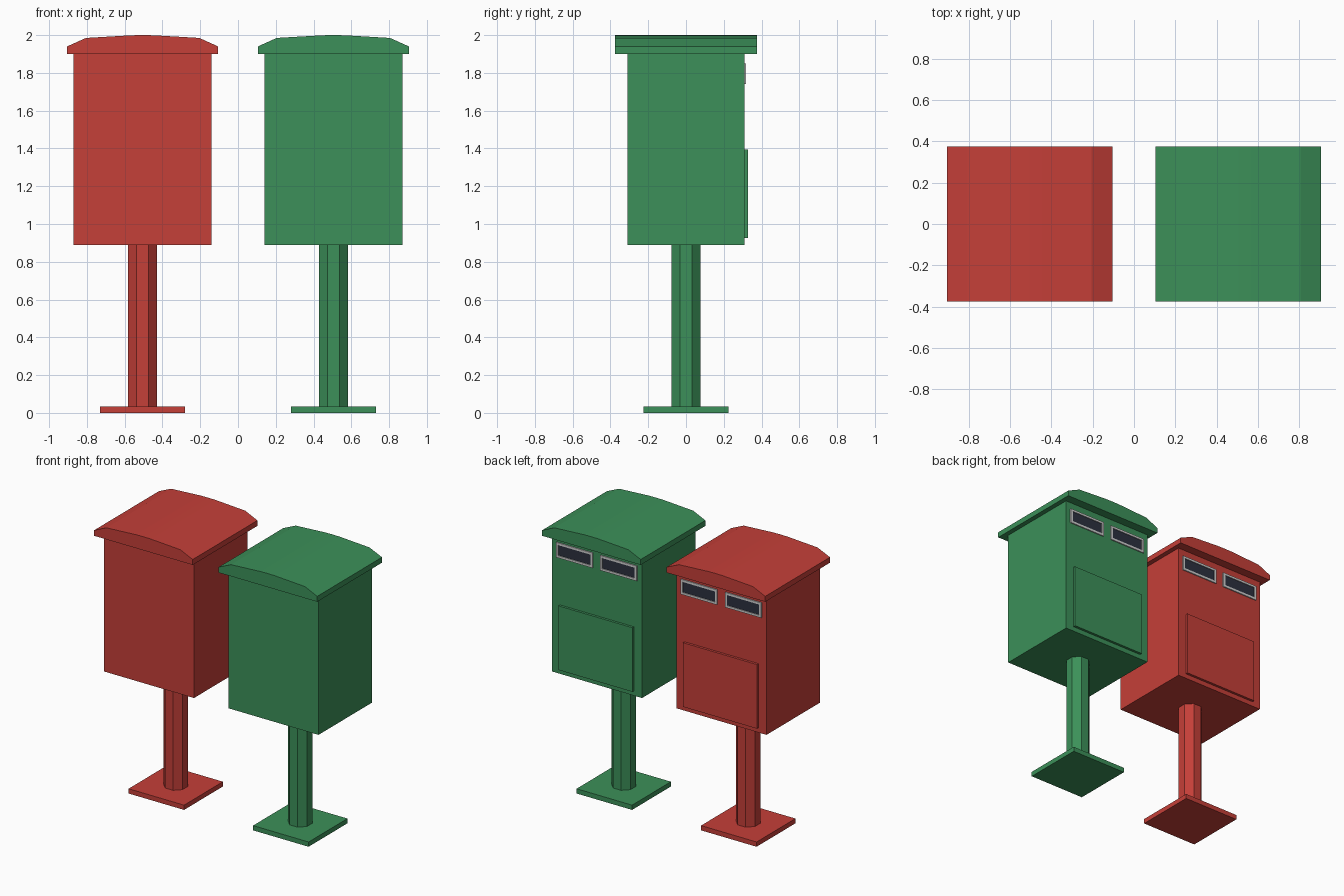
import bpy, bmesh, math
from mathutils import Matrix, Vector

default = bpy.data.objects.get("Cube")
if default:
    bpy.data.objects.remove(default, do_unlink=True)


def material(name, rgb):
    mat = bpy.data.materials.new(name)
    mat.use_nodes = True
    color = (*rgb, 1)
    mat.diffuse_color = color
    mat.node_tree.nodes["Principled BSDF"].inputs["Base Color"].default_value = color
    return mat


red = material("postbox red", (0.56, 0.05, 0.04))
green = material("postbox green", (0.045, 0.28, 0.10))
silver = material("slot frame silver", (0.62, 0.62, 0.62))
dark = material("slot opening dark", (0.025, 0.03, 0.05))


def finish(bm, name, location, *mats):
    mesh = bpy.data.meshes.new(name)
    bmesh.ops.recalc_face_normals(bm, faces=bm.faces)
    bm.to_mesh(mesh)
    bm.free()
    for mat in mats:
        mesh.materials.append(mat)
    obj = bpy.data.objects.new(name, mesh)
    obj.location = location
    bpy.context.collection.objects.link(obj)
    return obj


def block(size):
    bm = bmesh.new()
    bmesh.ops.create_cube(bm, size=1)
    bmesh.ops.scale(bm, vec=size, verts=bm.verts)
    return bm


def pole(name, x, mat):
    bm = bmesh.new()
    bmesh.ops.create_cone(bm, cap_ends=True, segments=8, radius1=0.083,
                          radius2=0.083, depth=0.87,
                          matrix=Matrix.Rotation(math.pi / 8, 4, "Z"))
    finish(bm, name, (x, 0, 0.465), mat)


def roof(name, x, mat):
    # Half outline of the arched lid, mirrored and extruded front to back
    half = [(0.4, 0), (0.4, 0.04), (0.3, 0.085), (0.06, 0.099)]
    outline = half + [(0, 0.1)] + [(-px, pz) for px, pz in reversed(half)]
    bm = bmesh.new()
    face = bm.faces.new([bm.verts.new((px, -0.375, pz)) for px, pz in outline])
    grown = bmesh.ops.extrude_face_region(bm, geom=[face], use_keep_orig=True)
    verts = [g for g in grown["geom"] if isinstance(g, bmesh.types.BMVert)]
    bmesh.ops.translate(bm, vec=(0, 0.75, 0), verts=verts)
    finish(bm, name, (x, 0, 1.9), mat)


def slot(name, x):
    # Plate with a sunken dark opening in its back face
    bm = block((0.296, 0.012, 0.11))
    bm.normal_update()
    back = max(bm.faces, key=lambda f: f.calc_center_median().y)
    bmesh.ops.inset_region(bm, faces=[back], thickness=0.023)
    bmesh.ops.inset_region(bm, faces=[back], thickness=0.0005)
    bmesh.ops.translate(bm, vec=Vector((0, -0.005, 0)), verts=back.verts)
    back.material_index = 1
    finish(bm, name, (x, 0.312, 1.795), silver, dark)


def postbox(label, x, mat):
    finish(block((0.45, 0.45, 0.035)), label + "_base_plate", (x, 0, 0.0175), mat)
    pole(label + "_pole", x, mat)
    finish(block((0.73, 0.62, 1.01)), label + "_body", (x, 0, 1.395), mat)
    roof(label + "_roof", x, mat)
    finish(block((0.6, 0.03, 0.47)), label + "_door", (x, 0.313, 1.16), mat)
    for side, dx in (("left", 0.18), ("right", -0.18)):
        slot(f"{label}_{side}_mail_slot", x + dx)


postbox("red", -0.505, red)
postbox("green", 0.505, green)
